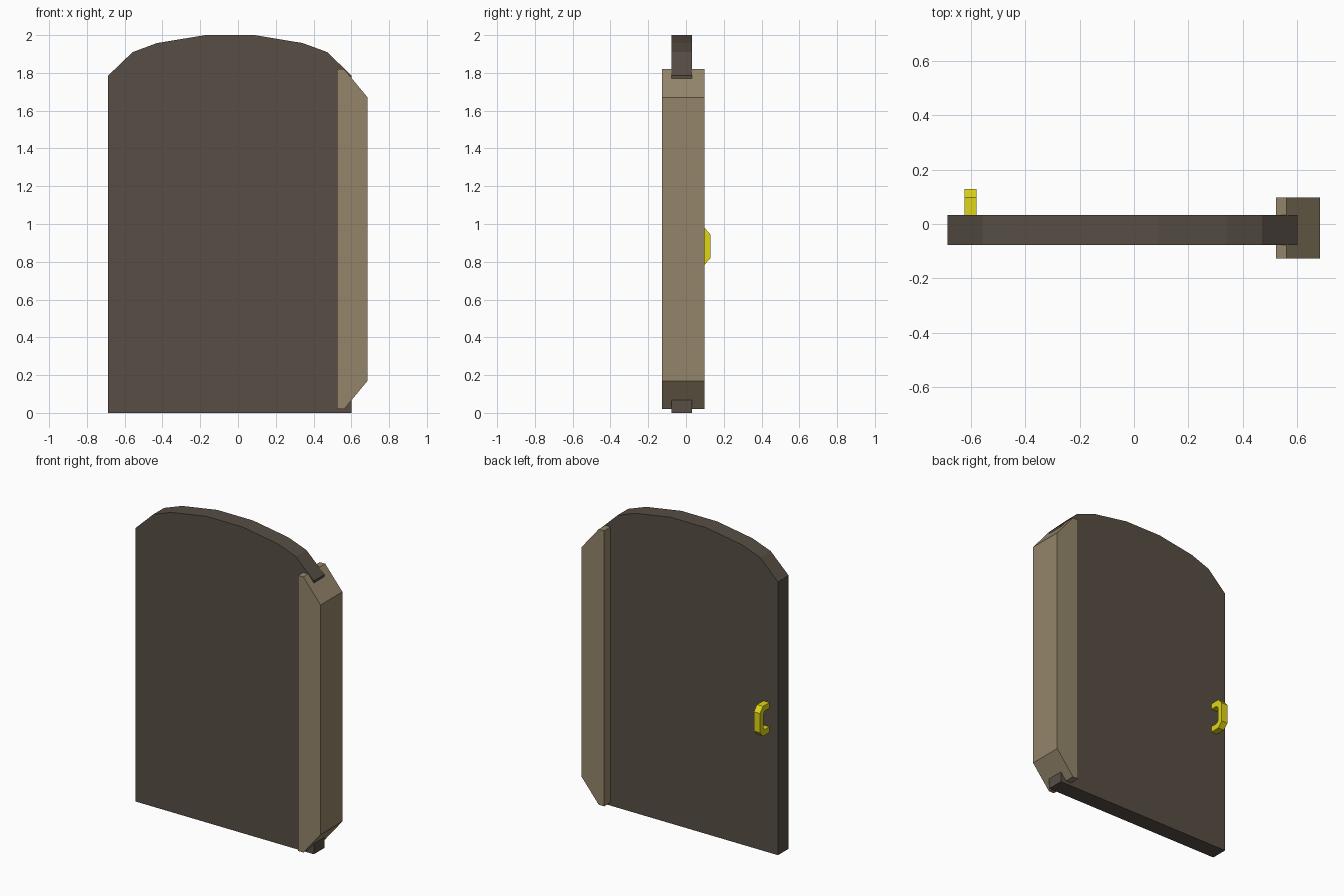
import bpy, bmesh

if "Cube" in bpy.data.objects:
    bpy.data.objects.remove(bpy.data.objects["Cube"])


def material(name, rgb):
    m = bpy.data.materials.new(name)
    m.diffuse_color = (*rgb, 1)
    m.use_nodes = True
    m.node_tree.nodes["Principled BSDF"].inputs["Base Color"].default_value = m.diffuse_color
    return m


def extrude_profile(name, points, offset, mat):
    """Extrude a flat outline along one direction into a solid."""
    bm = bmesh.new()
    face = bm.faces.new([bm.verts.new(p) for p in points])
    new = bmesh.ops.extrude_face_region(bm, geom=[face])["geom"]
    bmesh.ops.translate(bm, vec=offset,
                        verts=[v for v in new if isinstance(v, bmesh.types.BMVert)])
    bmesh.ops.recalc_face_normals(bm, faces=bm.faces)
    me = bpy.data.meshes.new(name)
    bm.to_mesh(me)
    bm.free()
    me.materials.append(mat)
    ob = bpy.data.objects.new(name, me)
    bpy.context.collection.objects.link(ob)
    return ob


dark_wood = material("dark wood", (0.095, 0.076, 0.058))
light_wood = material("light wood", (0.295, 0.235, 0.145))
yellow = material("yellow metal", (0.74, 0.67, 0.008))

# Arched door panel: half outline mirrored about its own centre
cx = -0.043
half = [(0.645, 0), (0.645, 1.785), (0.515, 1.91), (0.385, 1.958), (0.13, 2.0)]
outline = [(cx + x, z) for x, z in half] + [(cx - x, z) for x, z in reversed(half)]
extrude_profile("door_panel", [(x, -0.077, z) for x, z in outline],
                (0, 0.11, 0), dark_wood)

# Hinge post with chamfered outer corners
post = [(0.523, 0.02), (0.562, 0.02), (0.686, 0.17),
        (0.686, 1.67), (0.562, 1.82), (0.523, 1.82)]
extrude_profile("hinge_post", [(x, -0.128, z) for x, z in post],
                (0, 0.226, 0), light_wood)

# C-shaped handle: upper half mirrored about its middle height
cz = 0.882
outer = [(0.03, 0.098), (0.098, 0.098), (0.129, 0.063)]
inner = [(0.03, 0.06), (0.08, 0.06), (0.093, 0.045)]
profile = (outer + [(y, -z) for y, z in reversed(outer)]
           + [(y, -z) for y, z in inner] + inner[::-1])
extrude_profile("door_handle", [(-0.625, y, cz + z) for y, z in profile],
                (0.044, 0, 0), yellow)
